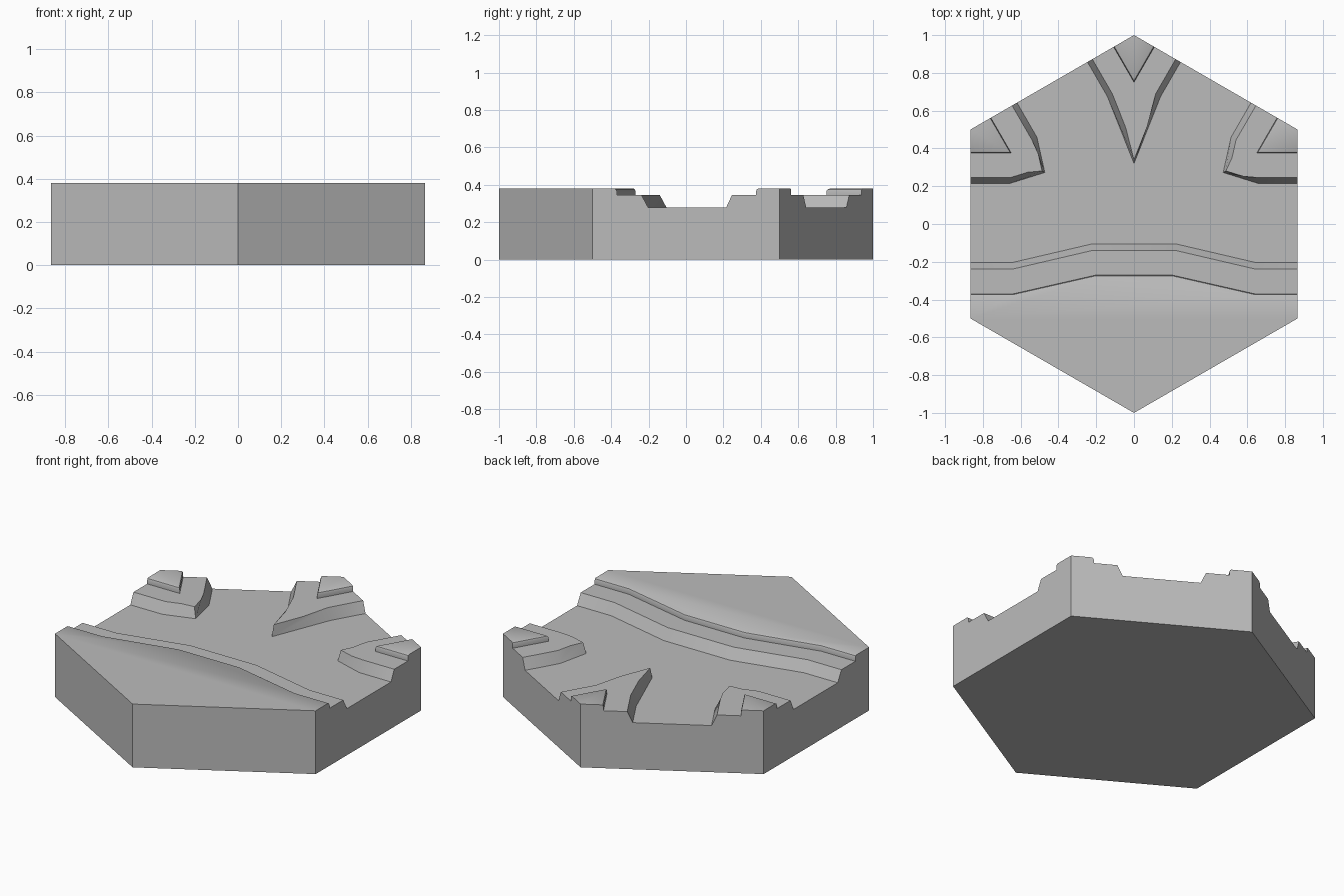
import bpy
import bmesh
from math import sin, cos, radians
from mathutils import Vector

if "Cube" in bpy.data.objects:
    bpy.data.objects.remove(bpy.data.objects["Cube"], do_unlink=True)

BED, TERRACE, TOP = 0.28, 0.345, 0.38

stone = bpy.data.materials.new("plain grey")
stone.use_nodes = True
colour = (0.5, 0.5, 0.5, 1)
stone.diffuse_color = colour
stone.node_tree.nodes["Principled BSDF"].inputs["Base Color"].default_value = colour


def loft(name, rings):
    """Closed solid through (outline, height) rings of equal point count."""
    bm = bmesh.new()
    loops = [[bm.verts.new((p[0], p[1], z)) for p in pts] for pts, z in rings]
    n = len(loops[0])
    for low, high in zip(loops, loops[1:]):
        for i in range(n):
            j = (i + 1) % n
            bm.faces.new((low[i], low[j], high[j], high[i]))
    bm.faces.new(loops[0][::-1])
    bm.faces.new(loops[-1])
    bmesh.ops.recalc_face_normals(bm, faces=bm.faces)
    mesh = bpy.data.meshes.new(name)
    bm.to_mesh(mesh)
    bm.free()
    mesh.materials.append(stone)
    obj = bpy.data.objects.new(name, mesh)
    bpy.context.collection.objects.link(obj)
    return obj


def outline(front, right_corner, back_corner):
    """Valley outline, running past the tile; corners are half profiles (side, out)."""
    pts = [(-x, y) for x, y in reversed(front)] + list(front)
    for angle, half in ((30, right_corner), (90, back_corner), (150, right_corner)):
        out = Vector((cos(radians(angle)), sin(radians(angle))))
        side = Vector((out.y, -out.x))
        full = list(reversed(half)) + [(-s, r) for s, r in half[1:]]
        pts += [out * r + side * s for s, r in full]
    return pts


def step_outline(d):
    """Edge of the upper ground, moved back by d."""
    front = [(0.2, -0.27 - d), (0.64, -0.37 - d), (1.2, -0.37 - d)]
    corner = [(0, 0.75 + 2 * d), (0.3, 1.27 + 2 * d)]
    return outline(front, corner, corner)


def bank_outline(t):
    """Bank edge: t = 0 at the bed, 1 at the terrace."""
    y = -0.035 * t
    front = [(0.22, -0.105 + y), (0.64, -0.203 + y), (1.2, -0.203 + y)]
    s, r = 0.141 - 0.026 * t, 0.675 + 0.015 * t
    arm = [(s, r), (s + 0.25, r + 0.433)]
    return outline(front, [(0, 0.545 + 0.017 * t)] + arm, [(0, 0.32 + 0.02 * t)] + arm)


# Hexagonal block
hexagon = [(cos(radians(a)), sin(radians(a))) for a in range(30, 390, 60)]
tile = loft("river_tile", [(hexagon, 0), (hexagon, TOP)])

# Terrace with softened upper lip, then the sloped river bed
terrace_cut = loft("terrace_cutter", [
    (step_outline(0), TERRACE), (step_outline(0), 0.366),
    (step_outline(0.004), 0.376), (step_outline(0.02), 0.386)])
bed_cut = loft("bed_cutter", [
    (bank_outline(0), BED), (bank_outline(2), 2 * TERRACE - BED)])

bpy.context.view_layer.objects.active = tile
for cutter in (terrace_cut, bed_cut):
    mod = tile.modifiers.new(cutter.name, "BOOLEAN")
    mod.operation = "DIFFERENCE"
    mod.solver = "EXACT"
    mod.object = cutter
    bpy.ops.object.modifier_apply(modifier=mod.name)
    bpy.data.objects.remove(cutter, do_unlink=True)

for obj in bpy.context.selected_objects:
    obj.select_set(False)
tile.select_set(True)
bpy.ops.object.shade_smooth_by_angle(angle=radians(35))
